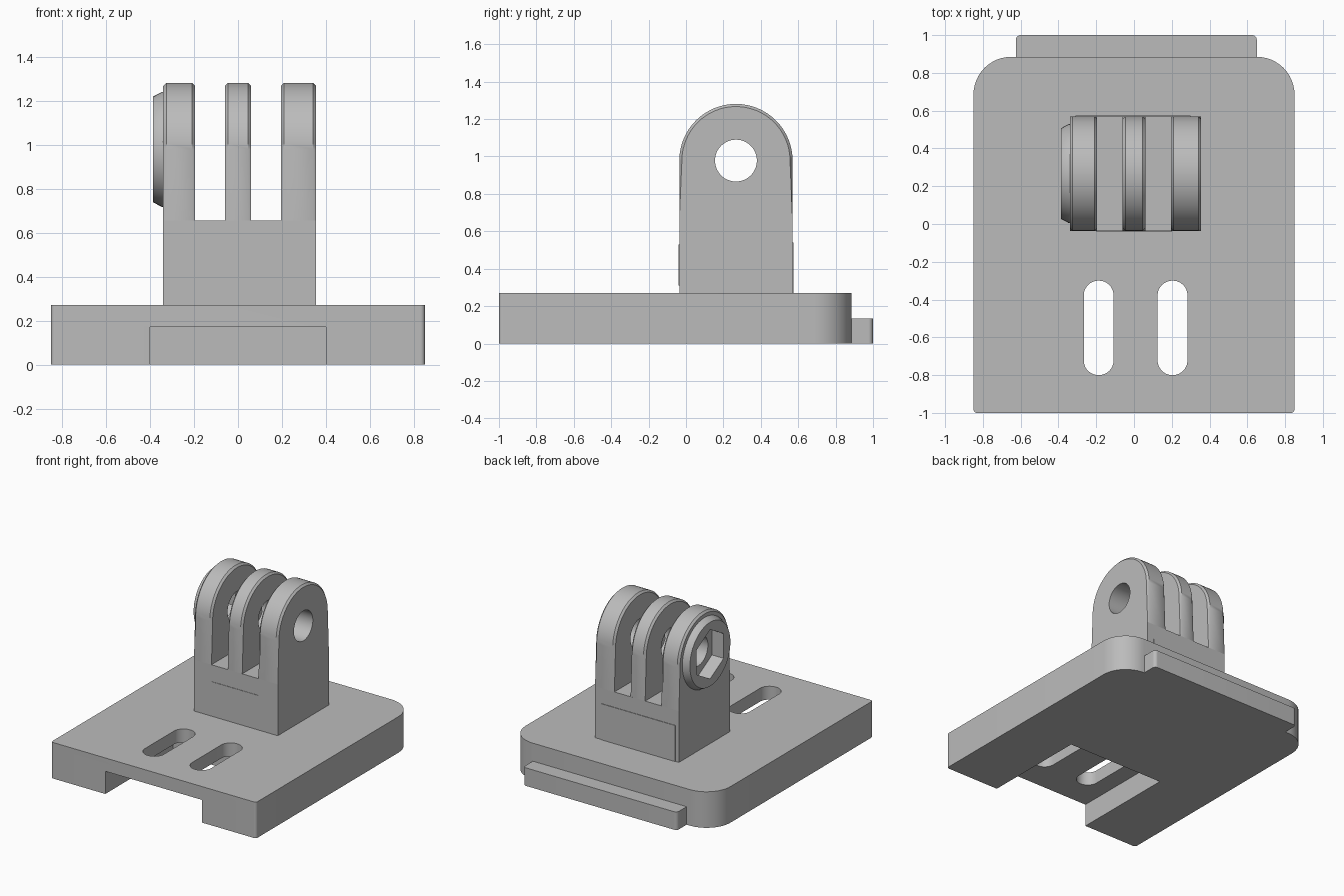
import bpy, bmesh, math
from mathutils import Vector

cube = bpy.data.objects.get("Cube")
if cube:
    bpy.data.objects.remove(cube, do_unlink=True)

grey = bpy.data.materials.new("matte grey")
grey.use_nodes = True
COLOUR = (0.5, 0.5, 0.5, 1)
grey.diffuse_color = COLOUR
grey.node_tree.nodes["Principled BSDF"].inputs["Base Color"].default_value = COLOUR


def rounded(x0, x1, y0, y1, r_low, r_high, steps=12):
    """Rectangle outline with separate low and high corner radii."""
    pts = []
    corners = [(x1, y1, r_high, 0), (x0, y1, r_high, 1), (x0, y0, r_low, 2), (x1, y0, r_low, 3)]
    for x, y, r, quarter in corners:
        cx = x - r if x == x1 else x + r
        cy = y - r if y == y1 else y + r
        for i in range(steps + 1):
            a = math.pi / 2 * (quarter + i / steps)
            p = (cx + r * math.cos(a), cy + r * math.sin(a))
            if not pts or math.dist(p, pts[-1]) > 1e-5:
                pts.append(p)
    if math.dist(pts[0], pts[-1]) < 1e-5:
        pts.pop()
    return pts


def circle(cy, cz, r, sides=48, turn=0.0):
    return [(cy + r * math.cos(turn + math.tau * i / sides),
             cz + r * math.sin(turn + math.tau * i / sides)) for i in range(sides)]


def loft(name, sections, axis):
    """Join matching outlines, given as (position, outline), along x or z."""
    bm = bmesh.new()
    rings = []
    for pos, pts in sections:
        rings.append([bm.verts.new((pos, a, b) if axis == "x" else (a, b, pos)) for a, b in pts])
    n = len(rings[0])
    for low, high in zip(rings, rings[1:]):
        for i in range(n):
            j = (i + 1) % n
            bm.faces.new((low[i], low[j], high[j], high[i]))
    bm.faces.new(rings[0][::-1])
    bm.faces.new(rings[-1])
    bmesh.ops.recalc_face_normals(bm, faces=bm.faces)
    mesh = bpy.data.meshes.new(name)
    bm.to_mesh(mesh)
    bm.free()
    mesh.materials.append(grey)
    obj = bpy.data.objects.new(name, mesh)
    bpy.context.collection.objects.link(obj)
    return obj


def box(name, x0, x1, y0, y1, z0, z1):
    return loft(name, [(z0, rounded(x0, x1, y0, y1, 0, 0)), (z1, rounded(x0, x1, y0, y1, 0, 0))], "z")


def select(obj):
    bpy.ops.object.select_all(action="DESELECT")
    obj.select_set(True)
    bpy.context.view_layer.objects.active = obj


def cut(obj, cutters, operation="DIFFERENCE"):
    for cutter in cutters:
        cutter.hide_render = True
        mod = obj.modifiers.new("cut", "BOOLEAN")
        mod.operation, mod.solver, mod.object = operation, "EXACT", cutter
        select(obj)
        bpy.ops.object.modifier_apply(modifier=mod.name)
        bpy.data.objects.remove(cutter, do_unlink=True)


def smooth(obj):
    select(obj)
    bpy.ops.object.shade_smooth_by_angle(angle=math.radians(30))


# Base plate with a front channel underneath and two long slots
outline = rounded(-0.85, 0.85, -1.0, 0.885, 0.02, 0.2)
base = loft("base_plate", [(0, outline), (0.27, outline)], "z")
cutters = [box("channel_cutter", -0.4, 0.4, -1.2, -0.2, -0.1, 0.17)]
for x in (-0.187, 0.204):
    slot = rounded(x - 0.079, x + 0.079, -0.8, -0.3, 0.078, 0.078)
    cutters.append(loft("slot_cutter", [(-0.2, slot), (0.5, slot)], "z"))
cut(base, cutters)
smooth(base)

# Low lip along the back edge
outline = rounded(-0.625, 0.65, 0.87, 1.0, 0, 0.025)
smooth(loft("back_lip", [(0, outline), (0.135, outline)], "z"))

# Pivot centre and round-topped tower
PY, PZ, R = 0.267, 0.978, 0.303


def arch(r, bottom):
    arc = [(PY + r * math.cos(math.pi * i / 32), PZ + r * math.sin(math.pi * i / 32)) for i in range(33)]
    return arc + [(PY - R, bottom), (PY + R, bottom)]


hole = circle(PY, PZ, 0.112)
block_side = rounded(PY - R, PY + R, 0.26, 0.655, 0, 0)
loft("tower_block", [(-0.34, block_side), (0.355, block_side)], "x")


def prong(name, x0, x1, extra=()):
    c = 0.014
    obj = loft(name, [(x0, arch(R - c, 0.65)), (x0 + c, arch(R, 0.65)),
                      (x1 - c, arch(R, 0.65)), (x1, arch(R - c, 0.65))], "x")
    cut(obj, list(extra) + [loft("hole_cutter", [(-0.6, hole), (0.6, hole)], "x")])
    smooth(obj)


# Three prongs; the right one holds a hexagonal nut pocket
hexagon = circle(PY, PZ, 0.185, 6, math.radians(30))
prong("left_prong", 0.195, 0.355)
prong("middle_prong", -0.06, 0.06)
prong("right_prong", -0.34, -0.195, [loft("hex_cutter", [(-0.6, hexagon), (-0.29, hexagon)], "x")])

# Tapered nut collar on the right prong
collar = loft("nut_collar", [(-0.387, circle(PY, PZ, 0.24)), (-0.345, circle(PY, PZ, 0.262)),
                             (-0.335, circle(PY, PZ, 0.262))], "x")
cut(collar, [loft("hex_cutter", [(-0.6, hexagon), (0, hexagon)], "x")])
smooth(collar)

# Shallow panels on the front and back of the tower
box("front_panel", -0.2, 0.2, PY - R - 0.003, PY - R + 0.003, 0.31, 0.53)
box("back_panel", -0.31, 0.3, PY + R - 0.003, PY + R + 0.004, 0.265, 0.54)
